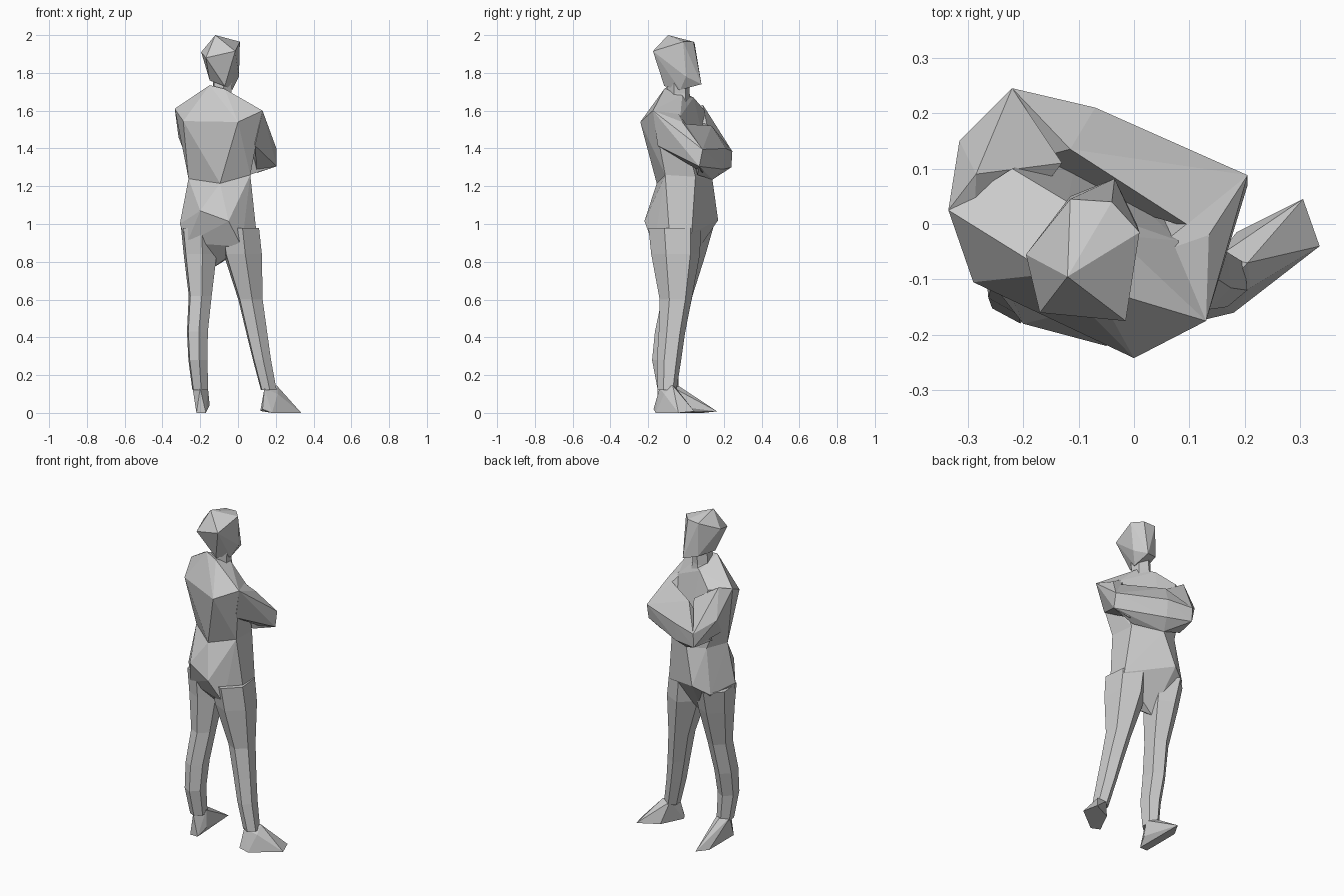
import bpy, bmesh
from math import cos, sin, pi


def finish(bm, name):
    bmesh.ops.recalc_face_normals(bm, faces=bm.faces)
    me = bpy.data.meshes.new(name)
    bm.to_mesh(me)
    bm.free()
    ob = bpy.data.objects.new(name, me)
    bpy.context.collection.objects.link(ob)
    return ob


def faceted(name, pts):
    """Faceted solid wrapped around a few corner points."""
    bm = bmesh.new()
    for p in pts:
        bm.verts.new(p)
    res = bmesh.ops.convex_hull(bm, input=bm.verts)
    loose = [v for v in bm.verts if not v.link_faces]
    bmesh.ops.delete(bm, geom=loose, context='VERTS')
    return finish(bm, name)


def limb(name, rings, sides=6, turn=-0.4):
    """Loft through elliptical rings (x, y, z, rx, ry)."""
    bm = bmesh.new()
    loops = []
    for cx, cy, z, rx, ry in rings:
        loops.append([bm.verts.new((cx + rx * cos(turn + 2 * pi * i / sides),
                                    cy + ry * sin(turn + 2 * pi * i / sides), z))
                      for i in range(sides)])
    for a, b in zip(loops, loops[1:]):
        for i in range(sides):
            j = (i + 1) % sides
            bm.faces.new((a[i], a[j], b[j], b[i]))
    bm.faces.new(loops[0])
    bm.faces.new(loops[-1])
    return finish(bm, name)


# Shared corners of the crossed arms
elbow_r = [(0.205, 0.088, 1.395), (0.205, 0.07, 1.305)]
elbow_l = [(-0.22, 0.245, 1.385), (-0.22, 0.24, 1.30)]
shoulder_l = [(-0.335, 0.025, 1.61), (-0.285, 0.09, 1.63)]
shoulder_r = (0.13, -0.175, 1.60)
blade_l = (-0.29, -0.105, 1.545)
waist = [(-0.262, -0.03, 1.24), (-0.095, -0.155, 1.215), (0.065, -0.11, 1.26),
         (0.06, 0.05, 1.25), (-0.10, 0.14, 1.235), (-0.21, 0.10, 1.24)]

# Head and neck
faceted("head", [
    (-0.12, -0.095, 2.0), (0.01, -0.015, 1.965), (-0.04, 0.04, 1.965),
    (-0.115, 0.045, 1.96), (-0.195, -0.055, 1.91), (-0.17, -0.16, 1.88),
    (-0.015, -0.175, 1.915), (0.005, 0.0, 1.78), (-0.035, 0.082, 1.74),
    (-0.115, 0.05, 1.76), (-0.15, -0.07, 1.76), (-0.07, -0.115, 1.73),
    (-0.03, -0.03, 1.71)])
limb("neck", [(-0.09, -0.045, 1.60, 0.075, 0.08), (-0.085, -0.04, 1.69, 0.055, 0.06),
              (-0.08, -0.04, 1.78, 0.055, 0.06)])

# Torso
faceted("torso", waist + [
    shoulder_l[0], shoulder_r, blade_l, (0.0, -0.242, 1.54),
    (-0.15, -0.09, 1.735), (-0.07, -0.115, 1.715), (-0.035, -0.02, 1.68),
    (-0.12, 0.04, 1.67), (-0.22, 0.10, 1.60), (0.08, -0.03, 1.57)])

# Arms folded across the chest
faceted("left_arm", shoulder_l + elbow_l + [
    blade_l, (-0.315, 0.15, 1.46), (-0.265, 0.03, 1.33), (-0.13, 0.11, 1.53)])
faceted("right_arm", elbow_r + [
    shoulder_r, (0.09, -0.15, 1.415), (0.135, -0.02, 1.54),
    (0.02, -0.06, 1.62), (0.10, 0.09, 1.27)])
faceted("forearms", elbow_r + elbow_l + [
    (-0.07, 0.21, 1.40), (-0.07, 0.20, 1.29), (-0.10, 0.14, 1.235),
    (0.06, 0.06, 1.26), (-0.115, 0.135, 1.52), (0.11, -0.01, 1.53),
    (-0.25, 0.10, 1.30)])

# Hips
faceted("hips", waist + [
    (-0.308, -0.04, 1.0), (-0.20, -0.18, 1.07), (-0.05, -0.22, 1.015),
    (0.095, -0.09, 0.98), (0.095, 0.03, 0.95), (-0.16, 0.17, 1.02),
    (-0.25, 0.12, 0.97), (-0.27, -0.08, 0.90), (0.02, -0.17, 0.88),
    (-0.08, -0.04, 0.80), (-0.13, 0.0, 0.77)])

# Legs
limb("left_leg", [
    (-0.205, 0.005, 0.98, 0.105, 0.14), (-0.20, -0.01, 0.84, 0.095, 0.115),
    (-0.20, -0.045, 0.62, 0.066, 0.08), (-0.215, -0.085, 0.43, 0.06, 0.08),
    (-0.212, -0.11, 0.28, 0.055, 0.07), (-0.20, -0.095, 0.12, 0.045, 0.055)])
limb("right_leg", [
    (0.01, -0.06, 0.98, 0.11, 0.14), (0.025, -0.055, 0.84, 0.11, 0.13),
    (0.066, -0.055, 0.60, 0.07, 0.085), (0.10, -0.075, 0.42, 0.06, 0.07),
    (0.127, -0.09, 0.28, 0.052, 0.065), (0.163, -0.10, 0.12, 0.045, 0.05)])

# Feet
faceted("left_foot", [
    (-0.22, -0.15, 0.0), (-0.17, -0.15, 0.0), (-0.15, -0.09, 0.04),
    (-0.18, 0.165, 0.008), (-0.22, 0.09, 0.0), (-0.242, -0.08, 0.14),
    (-0.16, -0.08, 0.14), (-0.20, -0.15, 0.13), (-0.20, -0.035, 0.14)])
faceted("right_foot", [
    (0.118, -0.15, 0.01), (0.18, -0.16, 0.0), (0.13, -0.172, 0.02),
    (0.335, -0.04, 0.0), (0.305, 0.045, 0.008), (0.185, -0.015, 0.01),
    (0.205, -0.07, 0.145), (0.21, -0.115, 0.10), (0.14, -0.14, 0.13),
    (0.15, -0.06, 0.14)])
